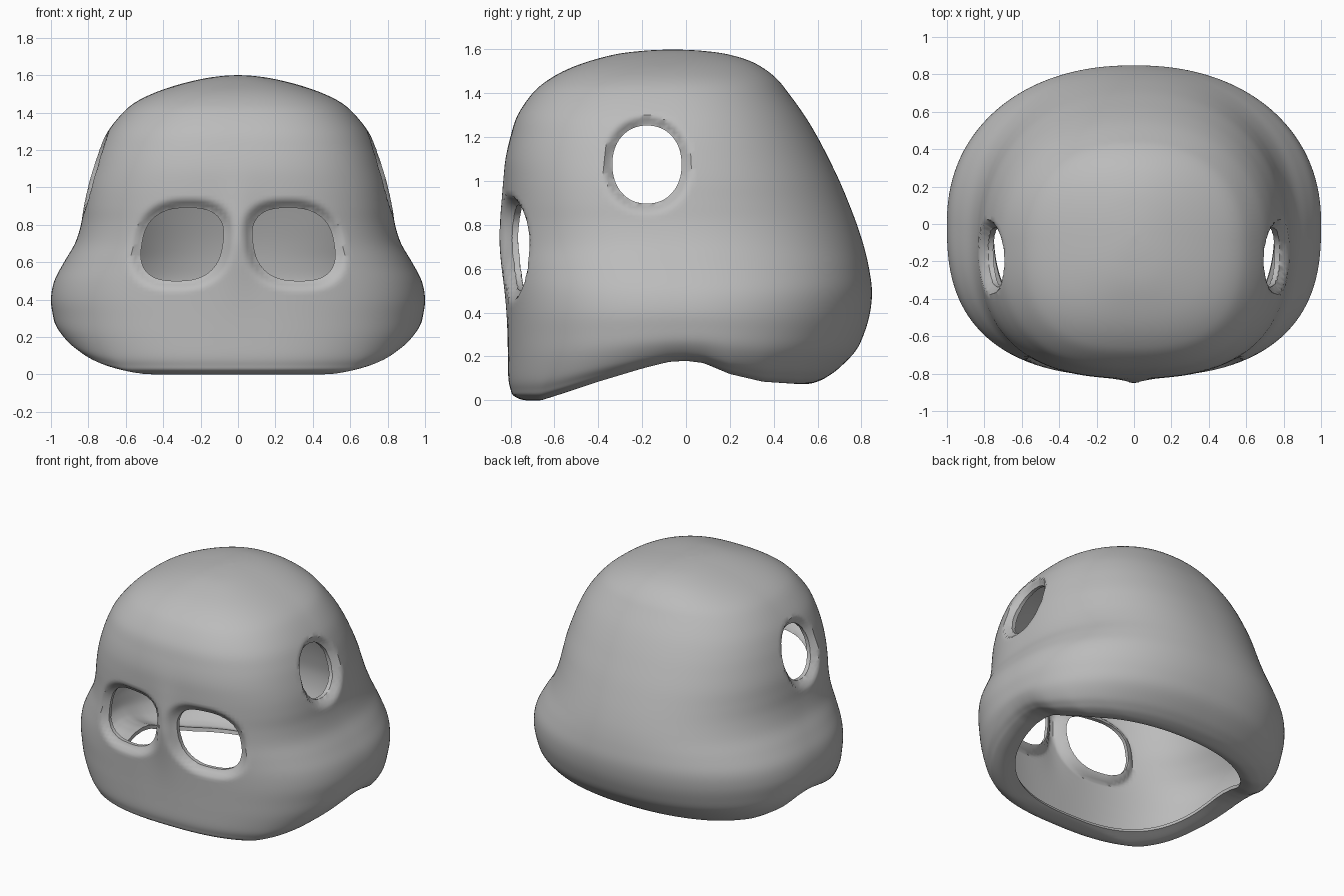
import bpy, bmesh, math
from mathutils import Vector

if "Cube" in bpy.data.objects:
    bpy.data.objects.remove(bpy.data.objects["Cube"])

COLS, SUB = 200, 5

# Shell levels: z, half width, front y, back y, widest y
LEVELS = [
    (.012, .75, -.64, .52, 0), (0, .82, -.73, .56, 0), (.02, .87, -.785, .61, 0),
    (.05, .90, -.80, .65, 0), (.1, .935, -.81, .70, 0), (.2, .975, -.812, .775, 0),
    (.3, .992, -.813, .815, 0), (.4, 1.0, -.815, .84, 0), (.5, .982, -.818, .848, 0),
    (.6, .93, -.822, .835, -.02), (.7, .872, -.825, .812, -.05), (.8, .84, -.825, .78, -.08),
    (.9, .825, -.825, .742, -.1), (1.0, .808, -.825, .70, -.1), (1.1, .78, -.82, .652, -.1),
    (1.2, .745, -.80, .60, -.1), (1.3, .695, -.768, .54, -.1), (1.4, .615, -.70, .468, -.09),
    (1.46, .54, -.63, .42, -.08), (1.51, .435, -.54, .36, -.08), (1.55, .315, -.43, .285, -.07),
    (1.58, .19, -.31, .18, -.06), (1.595, .09, -.18, .06, -.06), (1.6, .004, -.065, -.057, -.061)]

# Height of the arched lower rim, by y
RIM = [(-2, 0), (-.66, 0), (-.55, .035), (-.4, .085), (-.2, .145), (-.08, .175), (0, .18),
       (.08, .17), (.2, .12), (.35, .085), (.5, .075), (2, .08)]


def rim_lift(y):
    for (y0, l0), (y1, l1) in zip(RIM, RIM[1:]):
        if y <= y1:
            return l0 + (l1 - l0) * (y - y0) / (y1 - y0)
    return 0


def spline(p0, p1, p2, p3, t):
    return [.5 * (2*b + (c-a)*t + (2*a-5*b+4*c-d)*t*t + (3*b-a-3*c+d)*t**3)
            for a, b, c, d in zip(p0, p1, p2, p3)]


def smooth(t):
    t = max(0, min(1, t))
    return t * t * (3 - 2 * t)


# Holes: centre u, centre v, half sizes, squareness, shear
EYE = (.298, .695, .216, .195, 2.6, -.03)
EAR = (-.178, 1.075, .158, .178, 2.15, 0)


def hole_radius(hole, u, v):
    cu, cv, hu, hv, n, sh = hole
    dv = (v - cv) / hv
    du = (u - cu - sh * dv) / hu
    return (abs(du)**n + abs(dv)**n) ** (1 / n)


def shell_point(level, phi):
    z, a, yf, yb, yc = level
    c, s = math.cos(phi), math.sin(phi)
    b, n = (yb - yc, 2.2) if s > 0 else (yc - yf, 2.6)
    r = (abs(c / a)**n + abs(s / b)**n) ** (-1 / n)
    x, y = r * c, yc + r * s
    z += rim_lift(y) * max(0, 1 - 2 * z) ** 2
    if y < -.4:
        # bridge between the eyes, and rolled-in eye rims
        y -= .025 * math.exp(-(x / .1)**2 - ((z - .74) / .25)**2)
        y += .05 * smooth((1.28 - hole_radius(EYE, abs(x), z)) / .32)
    if abs(x) > .5:
        # rolled-in ear rims
        push = .05 * smooth((1.28 - hole_radius(EAR, y, z)) / .32)
        x -= math.copysign(push, x)
    return x, y, z


def new_object(name, bm):
    mesh = bpy.data.meshes.new(name)
    bm.to_mesh(mesh)
    bm.free()
    ob = bpy.data.objects.new(name, mesh)
    bpy.context.collection.objects.link(ob)
    return ob


# Head shell, lofted through the levels
rows = []
for i in range(len(LEVELS) - 1):
    p = [LEVELS[max(0, min(len(LEVELS) - 1, i + k))] for k in (-1, 0, 1, 2)]
    rows += [spline(*p, t / SUB) for t in range(SUB)]
rows.append(LEVELS[-1])
bm = bmesh.new()
rings = [[bm.verts.new(shell_point(r, 2 * math.pi * i / COLS)) for i in range(COLS)] for r in rows]
for lo, hi in zip(rings, rings[1:]):
    for i in range(COLS):
        k = (i + 1) % COLS
        bm.faces.new((lo[i], lo[k], hi[k], hi[i]))
bm.faces.new(rings[-1])
head = new_object("head_shell", bm)
solid = head.modifiers.new("thickness", 'SOLIDIFY')
solid.thickness, solid.offset = .025, -1


# Cutters for the eye and ear openings
def cutter(name, hole, place, depth):
    cu, cv, hu, hv, n, sh = hole
    bm = bmesh.new()
    ring = []
    for i in range(64):
        t = 2 * math.pi * i / 64
        c, s = math.cos(t), math.sin(t)
        du = math.copysign(abs(c)**(2 / n), c)
        dv = math.copysign(abs(s)**(2 / n), s)
        ring.append(bm.verts.new(place(cu + hu * du + sh * dv, cv + hv * dv)))
    face = bm.faces.new(ring)
    ext = bmesh.ops.extrude_face_region(bm, geom=[face])
    moved = [g for g in ext['geom'] if isinstance(g, bmesh.types.BMVert)]
    bmesh.ops.translate(bm, verts=moved, vec=Vector(depth))
    bmesh.ops.recalc_face_normals(bm, faces=bm.faces)
    ob = new_object(name, bm)
    ob.hide_render = True
    mod = head.modifiers.new(name, 'BOOLEAN')
    mod.operation, mod.solver, mod.object = 'DIFFERENCE', 'EXACT', ob
    return ob


cutters = []
for side, label in ((-1, "right"), (1, "left")):
    cutters.append(cutter("eye_cutter_" + label, EYE, lambda u, v: (side * u, -1.1, v), (0, .7, 0)))
    cutters.append(cutter("ear_cutter_" + label, EAR, lambda u, v: (side * 1.2, u, v), (-side * .7, 0, 0)))

# Apply the modifiers and drop the cutters
deps = bpy.context.evaluated_depsgraph_get()
mesh = bpy.data.meshes.new_from_object(head.evaluated_get(deps))
head.modifiers.clear()
head.data = mesh
for ob in cutters:
    bpy.data.objects.remove(ob)

# Colour and shading
mat = bpy.data.materials.new("plain_grey")
mat.diffuse_color = (.5, .5, .5, 1)
mat.use_nodes = True
mat.node_tree.nodes["Principled BSDF"].inputs["Base Color"].default_value = mat.diffuse_color
mesh.materials.clear()
mesh.materials.append(mat)
bpy.context.view_layer.objects.active = head
head.select_set(True)
bpy.ops.object.shade_smooth_by_angle(angle=math.radians(40))
